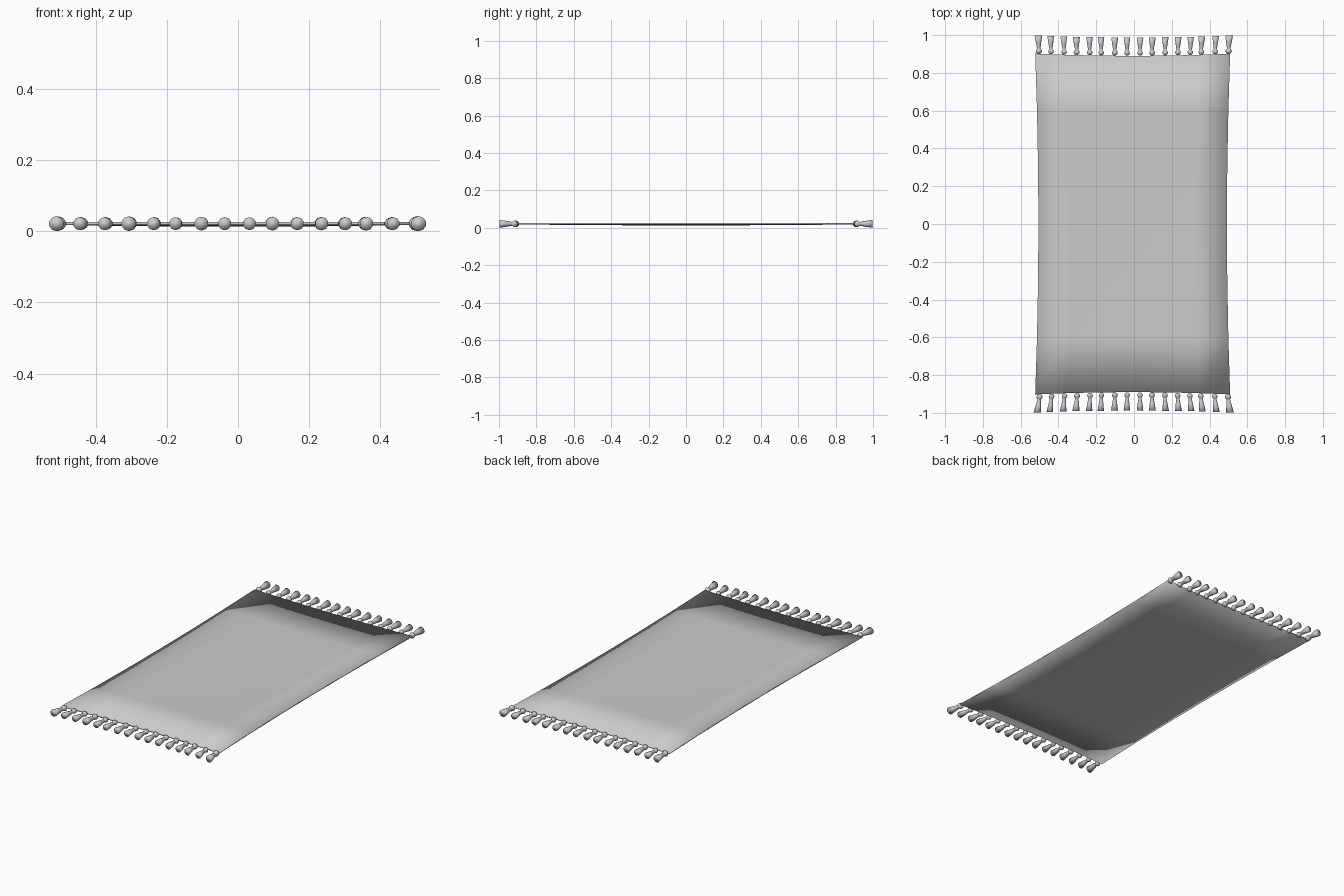
import bpy, bmesh, math

if "Cube" in bpy.data.objects:
    bpy.data.objects.remove(bpy.data.objects["Cube"])

CX = -0.007      # rug is a touch left of the tassel rows
NX, NY = 6, 6


def finish(name, bm):
    bmesh.ops.recalc_face_normals(bm, faces=bm.faces)
    for f in bm.faces:
        f.smooth = True
    me = bpy.data.meshes.new(name)
    bm.to_mesh(me)
    bm.free()
    ob = bpy.data.objects.new(name, me)
    bpy.context.collection.objects.link(ob)
    return ob


# Thin rug slab: pinched waist, bowed ends, slightly sagging middle
bm = bmesh.new()
layers = []
for base, sag in ((0.018, 0.005), (0.026, 0.005)):
    grid = []
    for j in range(NY + 1):
        v = 2 * j / NY - 1
        row = []
        for i in range(NX + 1):
            u = 2 * i / NX - 1
            x = CX + u * (0.499 + 0.017 * v * v)
            y = v * (0.890 + 0.012 * u * u)
            z = base - sag * (1 - u * u) * (1 - v * v)
            row.append(bm.verts.new((x, y, z)))
        grid.append(row)
    layers.append(grid)
low, top = layers
for g in layers:
    for j in range(NY):
        for i in range(NX):
            bm.faces.new((g[j][i], g[j][i + 1], g[j + 1][i + 1], g[j + 1][i]))
for j in (0, NY):
    for i in range(NX):
        bm.faces.new((low[j][i], low[j][i + 1], top[j][i + 1], top[j][i]))
for i in (0, NX):
    for j in range(NY):
        bm.faces.new((low[j][i], low[j + 1][i], top[j + 1][i], top[j][i]))
finish("rug", bm)

# Tassel profile: distance outward from the knot's inner tip, radius
PROFILE = [(0.0, 0.005), (0.004, 0.011), (0.012, 0.0155), (0.020, 0.014),
           (0.027, 0.0085), (0.033, 0.009), (0.060, 0.0135), (0.096, 0.0185)]
SIDES = 10
# x position and girth of each tassel
TASSELS = [(-0.505, 1.13), (-0.44, 1), (-0.371, 1), (-0.304, 1.1),
           (-0.235, 1), (-0.174, 0.98), (-0.102, 1.05), (-0.037, 1),
           (0.032, 1), (0.096, 1.05), (0.165, 1), (0.233, 1.02),
           (0.299, 1), (0.357, 1.05), (0.431, 1), (0.502, 1.15)]


def tassel(name, x, girth, side):
    bm = bmesh.new()
    u = x / 0.505
    start = 0.892 + 0.009 * u * u
    splay = 0.012 * u if side < 0 else 0.003 * u
    rings = []
    for d, r in PROFILE:
        t = d / PROFILE[-1][0]
        rings.append([bm.verts.new((
            x + splay * (t - 0.5) + r * girth * math.cos(a),
            side * (start + d),
            0.0215 + r * girth * math.sin(a)))
            for a in (2 * math.pi * (k + 0.5) / SIDES for k in range(SIDES))])
    for a, b in zip(rings, rings[1:]):
        for k in range(SIDES):
            n = (k + 1) % SIDES
            bm.faces.new((a[k], a[n], b[n], b[k]))
    bm.faces.new(rings[0])
    bm.faces.new(rings[-1])
    finish(name, bm)


# Fringe along both short ends
for side, label in ((-1, "front"), (1, "back")):
    for n, (x, girth) in enumerate(TASSELS, 1):
        tassel(f"{label}_tassel_{n}", x, girth, side)
